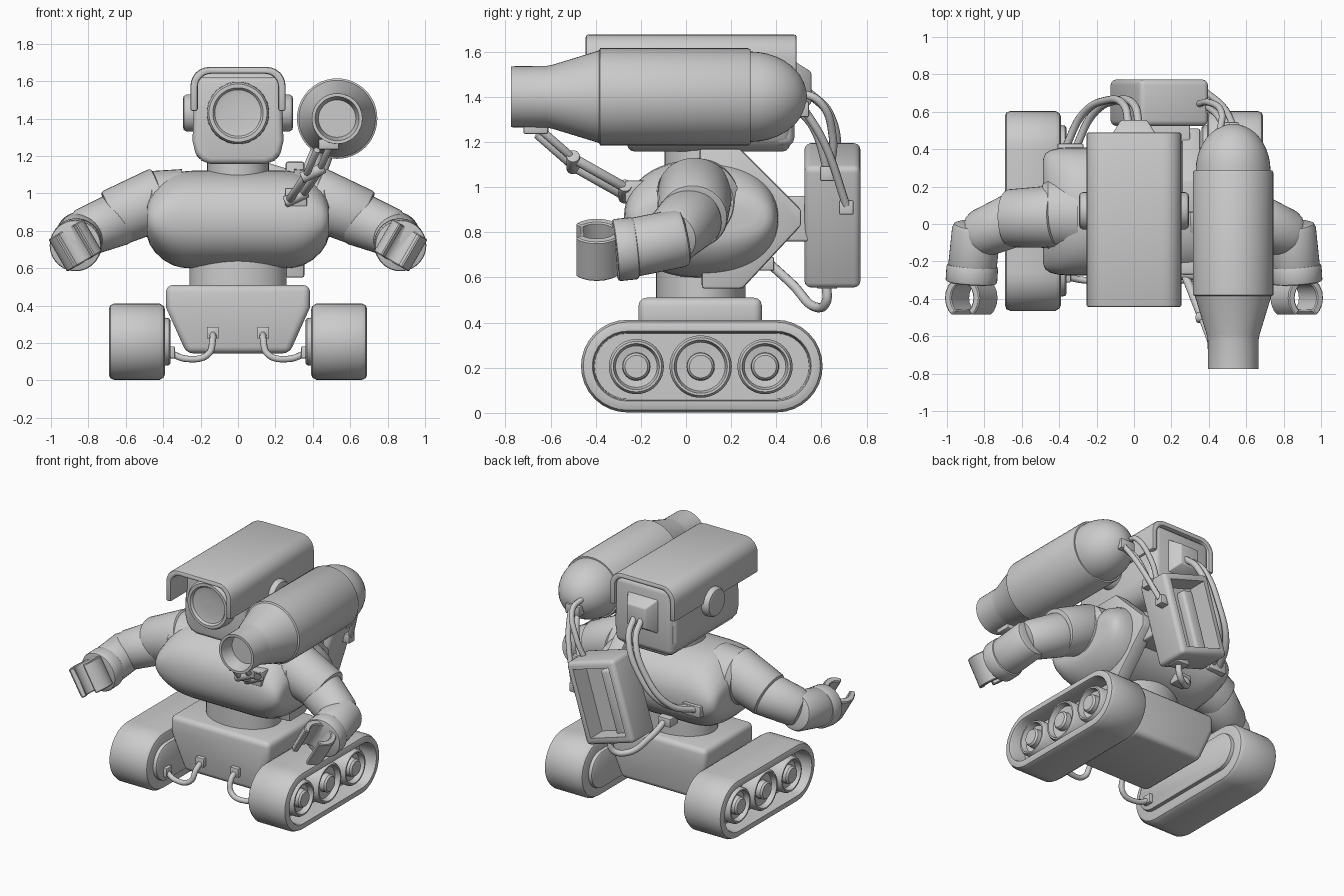
import bpy, bmesh, math
from mathutils import Vector, Matrix

if "Cube" in bpy.data.objects:
    bpy.data.objects.remove(bpy.data.objects["Cube"])

V = Vector


def finish(name, bm, angle=35):
    bmesh.ops.recalc_face_normals(bm, faces=bm.faces)
    me = bpy.data.meshes.new(name)
    bm.to_mesh(me)
    bm.free()
    me.shade_smooth()
    me.set_sharp_from_angle(angle=math.radians(angle))
    ob = bpy.data.objects.new(name, me)
    bpy.context.collection.objects.link(ob)
    return ob


def loft(name, rings, angle=35):
    """Skin closed rings of equal point count and cap both ends."""
    bm = bmesh.new()
    vs = [[bm.verts.new(p) for p in ring] for ring in rings]
    n = len(vs[0])
    for a, b in zip(vs, vs[1:]):
        for i in range(n):
            j = (i + 1) % n
            bm.faces.new((a[i], a[j], b[j], b[i]))
    bm.faces.new(vs[0])
    bm.faces.new(vs[-1])
    return finish(name, bm, angle)


def lathe(name, prof, origin, axis, n=40, sx=1, sy=1):
    """prof: (distance along axis, radius) pairs."""
    q = V(axis).to_track_quat('Z', 'Y').to_matrix()
    circle = [2 * math.pi * i / n for i in range(n)]
    return loft(name, [[V(origin) + q @ V((r * sx * math.cos(a), r * sy * math.sin(a), t))
                        for a in circle] for t, r in prof])


def limb(name, a, b, ra, rb, e=.025):
    L = (V(b) - V(a)).length
    return lathe(name, [(0, ra - e), (e * .3, ra - e * .3), (e, ra), (L - e, rb),
                        (L - e * .3, rb - e * .3), (L, rb - e)], a, V(b) - V(a))


def bevel(bm, w, seg=3):
    if w:
        es = [e for e in bm.edges if len(e.link_faces) == 2 and e.calc_face_angle() > .6]
        bmesh.ops.bevel(bm, geom=es, offset=w, segments=seg, profile=.5, affect='EDGES')


def prism(name, pts, mat, half, w=0.0, seg=3):
    """Extrude a 2D outline along local z by +-half."""
    bm = bmesh.new()
    rows = [[bm.verts.new(mat @ V((x, y, h))) for x, y in pts] for h in (-half, half)]
    n = len(pts)
    for i in range(n):
        j = (i + 1) % n
        bm.faces.new((rows[0][i], rows[0][j], rows[1][j], rows[1][i]))
    bm.faces.new(rows[0])
    bm.faces.new(rows[1])
    bmesh.ops.recalc_face_normals(bm, faces=bm.faces)
    bevel(bm, w, seg)
    return finish(name, bm)


def box(name, lo, hi, w=.01, seg=3, recess=None, roll=0):
    """Bevelled box; recess sinks the back face, roll turns it about y."""
    bm = bmesh.new()
    lo, hi = V(lo), V(hi)
    mid = Matrix.Translation((lo + hi) / 2)
    bmesh.ops.create_cube(bm, size=1, matrix=mid @ Matrix.Rotation(roll, 4, 'Y') @ Matrix.Diagonal((*(hi - lo), 1)))
    bevel(bm, w, seg)
    if recess:
        f = [max(bm.faces, key=lambda f: f.normal.y * f.calc_area())]
        bmesh.ops.inset_region(bm, faces=f, thickness=recess[0])
        bmesh.ops.inset_region(bm, faces=f, thickness=.004, depth=-recess[1])
    return finish(name, bm)


def bracket(name, c, s=.032):
    return box(name, V(c) - V((s, s, s)), V(c) + V((s, s, s)), .006, 2)


def tube(name, pts, r=.018):
    cu = bpy.data.curves.new(name, 'CURVE')
    cu.dimensions, cu.bevel_depth, cu.bevel_resolution, cu.use_fill_caps = '3D', r, 3, True
    sp = cu.splines.new('BEZIER')
    sp.bezier_points.add(len(pts) - 1)
    for bp, p in zip(sp.bezier_points, pts):
        bp.co = p
        bp.handle_left_type = bp.handle_right_type = 'AUTO'
    tmp = bpy.data.objects.new(name + "_path", cu)
    me = bpy.data.meshes.new_from_object(tmp)
    bpy.data.objects.remove(tmp)
    me.shade_smooth()
    bpy.context.collection.objects.link(bpy.data.objects.new(name, me))


def stadium(x, r, L=.33, y0=.07, z0=.207, n=16):
    out = []
    for side in (0, 1):
        for i in range(n + 1):
            a = -math.pi / 2 + math.pi * (i / n + side)
            out.append(V((x, y0 + (L if side == 0 else -L) + r * math.cos(a), z0 + r * math.sin(a))))
    return out


XZ = Matrix(((1, 0, 0, 0), (0, 0, -1, 0), (0, 1, 0, 0), (0, 0, 0, 1)))   # outline in x,z; depth in y
YZ = Matrix(((0, 0, 1, 0), (1, 0, 0, 0), (0, 1, 0, 0), (0, 0, 0, 1)))    # outline in y,z; depth in x
at = Matrix.Translation

# paired parts: tracks, wheels, arms, claws, ears, drive cables
for s, side in ((-1, "left"), (1, "right")):
    loft(side + "_track", [stadium(s * x, r) for x, r in (
        (.39, .17), (.397, .19), (.42, .205), (.66, .205), (.683, .195), (.69, .175), (.69, .155), (.68, .15), (.57, .145))])
    loft(side + "_track_inner_plate", [stadium(s * x, r) for x, r in ((.362, .115), (.368, .125), (.40, .13))])
    for i, (y, r) in enumerate(((-.22, .122), (.065, .138), (.35, .122))):
        lathe(f"{side}_wheel_{i}", [(.55, r), (.655, r), (.67, r - .01), (.67, r - .02), (.635, r - .03),
                                    (.63, .062), (.665, .06), (.677, .05), (.677, .01)], (0, y, .205), (s, 0, 0))
    tube(side + "_drive_cable", [(s * .135, -.2, .255), (s * .135, -.27, .22), (s * .16, -.3, .14),
                                 (s * .27, -.3, .115), (s * .37, -.28, .15)])
    bracket(side + "_cable_socket", (s * .135, -.205, .255))
    bracket(side + "_track_socket", (s * .37, -.28, .15))
    # arm
    lathe(side + "_shoulder_joint", [(.3, .2), (.46, .19), (.49, .16), (.5, .1)], (0, .05, .93), (s, 0, 0))
    limb(side + "_upper_arm", (s * .40, .04, .98), (s * .675, .03, .865), .168, .155, .015)
    limb(side + "_elbow", (s * .60, .04, .88), (s * .86, -.07, .775), .145, .13, .05)
    limb(side + "_forearm", (s * .84, .0, .78), (s * .868, -.27, .725), .13, .13, .03)
    limb(side + "_wrist_cuff", (s * .864, -.22, .73), (s * .87, -.315, .72), .138, .138, .012)
    # open C-shaped claw, leaning outward at the top
    ax = V((s * .5, 0, .86)).normalized()
    fw = V((0, -1, 0))
    u = fw.cross(ax)
    m = Matrix((u, fw, ax)).transposed().to_4x4()
    m.translation = (s * .87, -.395, .722)
    arc = [math.radians(125 + 290 * i / 16) for i in range(17)]
    prism(side + "_claw", [(.108 * math.cos(a), .115 * math.sin(a)) for a in arc] +
          [(.068 * math.cos(a), .08 * math.sin(a)) for a in reversed(arc)], m, .1, .006, 1)
    # ear disc
    lathe(side + "_ear", [(.18, .1), (.275, .1), (.29, .09), (.295, .07)], (0, .07, 1.43), (s, 0, 0))

# chassis and waist
prism("chassis", [(-.385, .51), (-.385, .39), (-.275, .145), (.275, .145), (.385, .39), (.385, .51)],
      at((0, .063, 0)) @ XZ, .273, .035)
lathe("waist", [(.45, .26), (.68, .26)], (0, .065, 0), (0, 0, 1), sx=1, sy=.76)


# torso: rounded sections along x, (x, depth factor, height factor)
def torso_ring(x, fy, fz, n=48):
    ring = []
    for i in range(n):
        c, q = math.cos(2 * math.pi * i / n), math.sin(2 * math.pi * i / n)
        ring.append(V((x, .067 + .342 * fy * math.copysign(abs(c) ** .9, c),
                       .86 + .262 * fz * math.copysign(abs(q) ** .9, q))))
    return ring


half = [(.487, .70, .22), (.485, .83, .36), (.473, .91, .5), (.445, .96, .66), (.40, .99, .82),
        (.35, 1, .93), (.30, 1, .98), (.24, 1, 1)]
loft("torso", [torso_ring(-x, f, g) for x, f, g in half] + [torso_ring(x, f, g) for x, f, g in reversed(half)], 50)
prism("back_band", [(.06, 1.17), (.24, 1.17), (.51, .90), (.51, .83), (.25, .55), (.07, .55)],
      at((.305, 0, 0)) @ YZ, .05, .012, 2)

# backpack with open recess, leaning to its right
ROLL = math.radians(17)
box("backpack", (-.058, .525, .592), (.328, .772, 1.158), .028, 3, (.03, .13), ROLL)
box("backpack_inner_panel", (.03, .62, .64), (.12, .70, 1.09), .02, 3, None, ROLL)
box("backpack_mount", (.08, .35, .76), (.30, .56, .96), .01)

# head
lathe("neck", [(1.05, .165), (1.2, .165)], (0, .07, 0), (0, 0, 1))
right = [(.15, 1.158), (.195, 1.175), (.228, 1.215), (.243, 1.28), (.238, 1.45), (.225, 1.62)]
prism("head", right + [(-x, z) for x, z in reversed(right)], at((0, .10, 0)) @ XZ, .36, .03)


def hood_outline(w, top, r, bottom):
    arc = [math.pi / 2 * i / 6 for i in range(7)]
    right = [(w, bottom)] + [(w - r + r * math.cos(a), top - r + r * math.sin(a)) for a in arc]
    return right + [(-x, z) for x, z in reversed(right)]


outer, inner = hood_outline(.254, 1.676, .1, 1.44), hood_outline(.215, 1.64, .07, 1.44)
hood = prism("hood", outer + inner[::-1], at((0, .023, 0)) @ XZ, .467, .012, 2)
box("head_back_cap", (-.225, .38, 1.18), (.225, .48, 1.645), .04)
bm = bmesh.new()
bmesh.ops.create_cone(bm, cap_ends=True, segments=4, radius1=.17, radius2=.10, depth=.08,
                      matrix=at((0, .515, 1.44)) @ Matrix.Rotation(-math.pi / 2, 4, 'X') @ Matrix.Rotation(math.pi / 4, 4, 'Z'))
bevel(bm, .008, 2)
finish("head_socket", bm)
lathe("lens", [(.1, .172), (.325, .165), (.34, .155), (.34, .135), (.325, .124), (.32, .1), (.322, .01)],
      (0, 0, 1.43), (0, -1, 0), 48)

# shoulder cannon
dome = [(.285 + .25 * math.sin(a), .2 * math.cos(a)) for a in [math.pi / 2 * i / 10 for i in range(10)]]
lathe("cannon", [(-.68, .10), (-.76, .113), (-.775, .118), (-.775, .135), (-.62, .136), (-.59, .142), (-.41, .197), (-.385, .205),
                 (-.38, .215), (.275, .215), (.285, .21)] + dome + [(.535, .01)], (.53, 0, 1.40), (0, 1, 0), 48)

# cannon strut: paired rods with joints
a, b, c = V((.46, -.66, 1.25)), V((.40, -.5, 1.11)), V((.31, -.27, .98))
for k, nm in ((-1, "inner"), (1, "outer")):
    off = V((.038 * k, 0, .018 * k))
    limb(f"strut_upper_{nm}", a + off, b + off, .018, .018, .003)
    limb(f"strut_lower_{nm}", b + off, c + off, .022, .022, .003)
for nm, p in (("strut_elbow", b), ("strut_base", c)):
    limb(nm, p - V((.06, 0, .028)), p + V((.06, 0, .028)), .03, .03, .005)
box("strut_cannon_mount", (.43, -.72, 1.235), (.54, -.61, 1.29), .008, 2)
box("strut_torso_mount", (.25, -.27, .93), (.37, -.17, 1.03), .01, 2)

# cables
for k in (0, 1):
    d = .055 * k
    tube(f"head_cable_{k}", [(-.03 + d, .54, 1.42), (-.05 + d, .63, 1.33), (-.15 + d, .66, 1.1),
                             (-.28 + d, .58, .90), (-.37 + d, .40, .82)], .021)
box("torso_cable_socket", (-.41, .33, .78), (-.27, .43, .86), .008, 2)
tube("cannon_cable_a", [(.49, .48, 1.36), (.46, .56, 1.27), (.39, .63, 1.06)])
tube("cannon_cable_b", [(.54, .5, 1.38), (.49, .61, 1.2), (.38, .71, .92)])
tube("cannon_cable_c", [(.46, .5, 1.42), (.47, .59, 1.38), (.40, .65, 1.22), (.34, .64, 1.08)])
box("cannon_cable_socket", (.45, .47, 1.31), (.56, .545, 1.38), .008, 2)
bracket("backpack_socket_a", (.40, .625, 1.06))
bracket("backpack_socket_b", (.36, .71, .91))
tube("backpack_cable", [(.15, .62, .58), (.14, .62, .49), (.06, .57, .47), (-.05, .47, .57), (-.1, .36, .67)], .021)
box("backpack_lower_socket", (.1, .58, .55), (.2, .67, .60), .006, 2)
box("torso_lower_socket", (-.15, .3, .63), (-.05, .39, .69), .006, 2)
